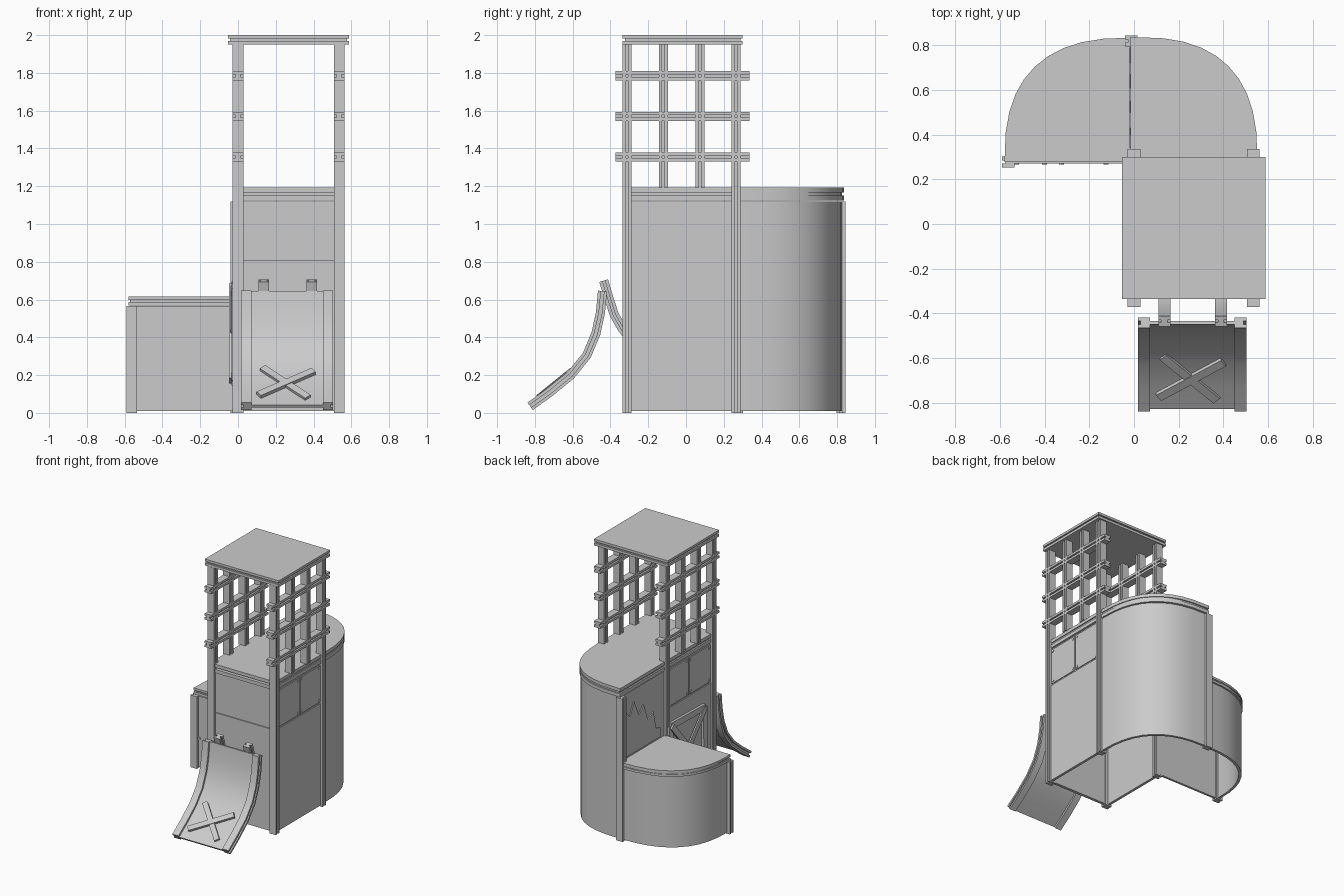
import bpy, bmesh, math
from mathutils import Vector, Matrix

if "Cube" in bpy.data.objects:
    bpy.data.objects.remove(bpy.data.objects["Cube"])


def prism(name, pts, a, b, axis, smooth=False):
    """Extrude a 2D outline from a to b along an axis."""
    put = {'X': lambda u, v: (a, u, v), 'Y': lambda u, v: (u, a, v), 'Z': lambda u, v: (u, v, a)}[axis]
    bm = bmesh.new()
    face = bm.faces.new([bm.verts.new(put(*p)) for p in pts])
    ext = bmesh.ops.extrude_face_region(bm, geom=[face])
    step = Vector([b - a if axis == k else 0 for k in 'XYZ'])
    bmesh.ops.translate(bm, verts=[g for g in ext['geom'] if isinstance(g, bmesh.types.BMVert)], vec=step)
    bmesh.ops.recalc_face_normals(bm, faces=bm.faces)
    me = bpy.data.meshes.new(name)
    bm.to_mesh(me)
    bm.free()
    ob = bpy.data.objects.new(name, me)
    bpy.context.collection.objects.link(ob)
    if smooth:
        bpy.ops.object.select_all(action='DESELECT')
        ob.select_set(True)
        bpy.context.view_layer.objects.active = ob
        bpy.ops.object.shade_smooth_by_angle(angle=math.radians(35))
    return ob


def rect(u0, u1, v0, v1):
    return [(u0, v0), (u1, v0), (u1, v1), (u0, v1)]


def grooved(cu, cv, a=0.028, b=0.024, k=0.006, d=0.014):
    """Square bar section with a groove in both u sides."""
    half = [(a, -b), (a, -k), (a - d, -k), (a - d, k), (a, k), (a, b)]
    return [(cu + u, cv + v) for u, v in half] + [(cu - u, cv - v) for u, v in half]


def strip(p, q, w):
    p, q = Vector(p), Vector(q)
    n = Vector((p.y - q.y, q.x - p.x)).normalized() * w / 2
    return [tuple(v) for v in (p - n, q - n, q + n, p + n)]


def ribbon(path, lo, hi):
    """Closed band that follows a path between two offsets."""
    P = [Vector(p) for p in path]
    def off(o):
        out = []
        for i, p in enumerate(P):
            t = P[min(i + 1, len(P) - 1)] - P[max(i - 1, 0)]
            out.append(tuple(p + Vector((t.y, -t.x)).normalized() * o))
        return out
    return off(lo) + off(hi)[::-1]


def arc(a, b, cy=0.28, n=10, e=2.6):
    """Squarish quarter curve from the side to the back."""
    r = []
    for i in range(n + 1):
        t = math.pi / 2 * i / n
        r.append((a * max(math.cos(t), 0) ** (2 / e), cy + b * max(math.sin(t), 0) ** (2 / e)))
    r[-1] = (0, cy + b)
    return r


def lid(name, pts, z0, z1):
    """Slab with a groove around its edge."""
    c = sum((Vector(p) for p in pts), Vector((0, 0))) / len(pts)
    core = [tuple(c + (Vector(p) - c) * 0.965) for p in pts]
    h = z1 - z0
    prism(name + "_lower", pts, z0, z0 + h * 0.4, 'Z', True)
    prism(name + "_core", core, z0 + h * 0.4, z0 + h * 0.62, 'Z', True)
    prism(name + "_upper", pts, z0 + h * 0.62, z1, 'Z', True)


# Tower posts, roof and side lattice
for sx, px in (("left", 0.0), ("right", 0.535)):
    for sy, py in (("front", -0.312), ("back", 0.265)):
        prism(f"{sy}_{sx}_post", grooved(px, py), 0, 1.95, 'Z')
    for i, py in enumerate((-0.12, 0.073)):
        prism(f"{sx}_lattice_upright_{i}", grooved(px, py), 1.19, 1.95, 'Z')
    for i, z in enumerate((1.355, 1.57, 1.785)):
        prism(f"{sx}_rail_{i}", grooved(px, z), -0.372, 0.335, 'Y')
lid("roof", rect(-0.053, 0.588, -0.335, 0.3), 1.95, 2.0)

# Tower walls
prism("front_wall", rect(0.02, 0.52, 0.01, 1.12), -0.31, -0.295, 'Y')
prism("front_lower_panel", rect(0.027, 0.508, 0.01, 0.81), -0.318, -0.31, 'Y')
for side, x, s in (("right", 0.546, 1), ("left", -0.012, -1)):
    prism(f"{side}_wall", rect(-0.29, 0.29, 0.01, 1.12), x - s * 0.018, x - s * 0.004, 'X')
    prism(f"{side}_lower_panel", rect(-0.29, 0.245, 0.01, 0.81), x - s * 0.004, x + s * 0.003, 'X')
    # Upper square panels with corner screws
    for i, (y0, y1) in enumerate(((-0.284, -0.022), (-0.012, 0.242))):
        prism(f"{side}_square_panel_{i}", rect(y0, y1, 0.822, 1.108), x - s * 0.004, x + s * 0.003, 'X')
        for j, (y, z) in enumerate(rect(y0 + 0.018, y1 - 0.018, 0.84, 1.09)):
            ring = [(y + 0.01 * math.cos(k * math.pi / 4), z + 0.01 * math.sin(k * math.pi / 4)) for k in range(8)]
            prism(f"{side}_panel_screw_{i}_{j}", ring, x + s * 0.003, x + s * 0.007, 'X')

# Tall curved bay with one deck shared by the tower
prism("tall_curved_wall", arc(0.546, 0.546) + arc(0.526, 0.526)[::-1], 0.01, 1.12, 'Z', True)
deck = [(-0.015, -0.325), (0.55, -0.325)] + arc(0.553, 0.557) + [(-0.015, 0.837)]
lid("deck", deck, 1.125, 1.193)
prism("bay_flat_wall", rect(0.28, 0.83, 0.56, 1.12), -0.012, 0.006, 'X')
prism("bay_corner_post", grooved(-0.012, 0.82), 0, 1.12, 'Z')

# Jagged broken plate on the flat wall
jag = [(0.79, 0.63), (0.79, 1.0), (0.72, 0.93), (0.67, 1.03), (0.61, 0.9), (0.55, 0.96),
       (0.5, 0.82), (0.43, 0.86), (0.4, 0.72), (0.34, 0.7), (0.34, 0.63)]
prism("jagged_plate", jag, -0.02, -0.012, 'X')

# Low curved bay
outer = [(-x, y) for x, y in arc(0.57, 0.546)]
inner = [(-x, y) for x, y in arc(0.55, 0.526)]
prism("low_curved_wall", outer + inner[::-1], 0.01, 0.565, 'Z', True)
prism("low_bay_front_wall", rect(-0.55, -0.01, 0.01, 0.565), 0.272, 0.29, 'Y')
prism("low_bay_post", grooved(-0.563, 0.278), 0, 0.565, 'Z')
lid("low_bay_top", [(-x, y) for x, y in arc(0.58, 0.557, 0.278)] + [(-0.01, 0.278)], 0.568, 0.615)
for i, (x, z) in enumerate(((-0.4, 0.54), (-0.125, 0.335), (-0.525, 0.235), (-0.325, 0.03))):
    ring = [(x + 0.011 * math.cos(k * math.pi / 4), z + 0.011 * math.sin(k * math.pi / 4)) for k in range(8)]
    prism(f"low_bay_screw_{i}", ring, 0.266, 0.272, 'Y')

# Braced wooden frame on the left wall
corners = [(-0.2, 0.17), (0.22, 0.19), (0.23, 0.67), (-0.19, 0.66)]
for i in range(4):
    prism(f"frame_board_{i}", strip(corners[i], corners[(i + 1) % 4], 0.05), -0.035, -0.015, 'X')
for i in range(2):
    prism(f"frame_brace_{i}", strip(corners[i], corners[i + 2], 0.045), -0.047 + 0.006 * i, -0.03, 'X')

# Curved ramp: sheet and grooved side rails
ramp = [(-0.442, 0.645), (-0.453, 0.53), (-0.477, 0.42), (-0.525, 0.305), (-0.61, 0.2),
        (-0.72, 0.11), (-0.825, 0.035)]
prism("ramp_sheet", ribbon(ramp, -0.008, 0.008), 0.05, 0.48, 'X', True)
for side, x in (("left", 0.044), ("right", 0.477)):
    for part, lo, hi, w in (("outer", 0.008, 0.024, 0.027), ("core", -0.008, 0.008, 0.014),
                            ("inner", -0.024, -0.008, 0.027)):
        prism(f"ramp_{side}_rail_{part}", ribbon(ramp, lo, hi), x - w, x + w, 'X', True)

# Hooks joining ramp to tower
hook = [(-0.436, 0.7), (-0.412, 0.62), (-0.38, 0.52), (-0.34, 0.45), (-0.31, 0.41)]
for side, x in (("left", 0.136), ("right", 0.39)):
    for part, lo, hi, w in (("outer", 0.006, 0.024, 0.027), ("core", -0.006, 0.006, 0.014),
                            ("inner", -0.024, -0.006, 0.027)):
        prism(f"{side}_hook_{part}", ribbon(hook, lo, hi), x - w, x + w, 'X', True)

# Crossed boards on the ramp
tilt = Matrix.Translation((0.255, -0.69, 0.15)) @ Matrix.Rotation(math.radians(39), 4, 'X')
for i, (p, q) in enumerate((((-0.125, 0.13), (0.115, -0.12)), ((-0.145, -0.1), (0.145, 0.1)))):
    ob = prism(f"crossed_board_{i}", strip(p, q, 0.04), 0.0, 0.016 + 0.004 * i, 'Z')
    ob.matrix_world = tilt
